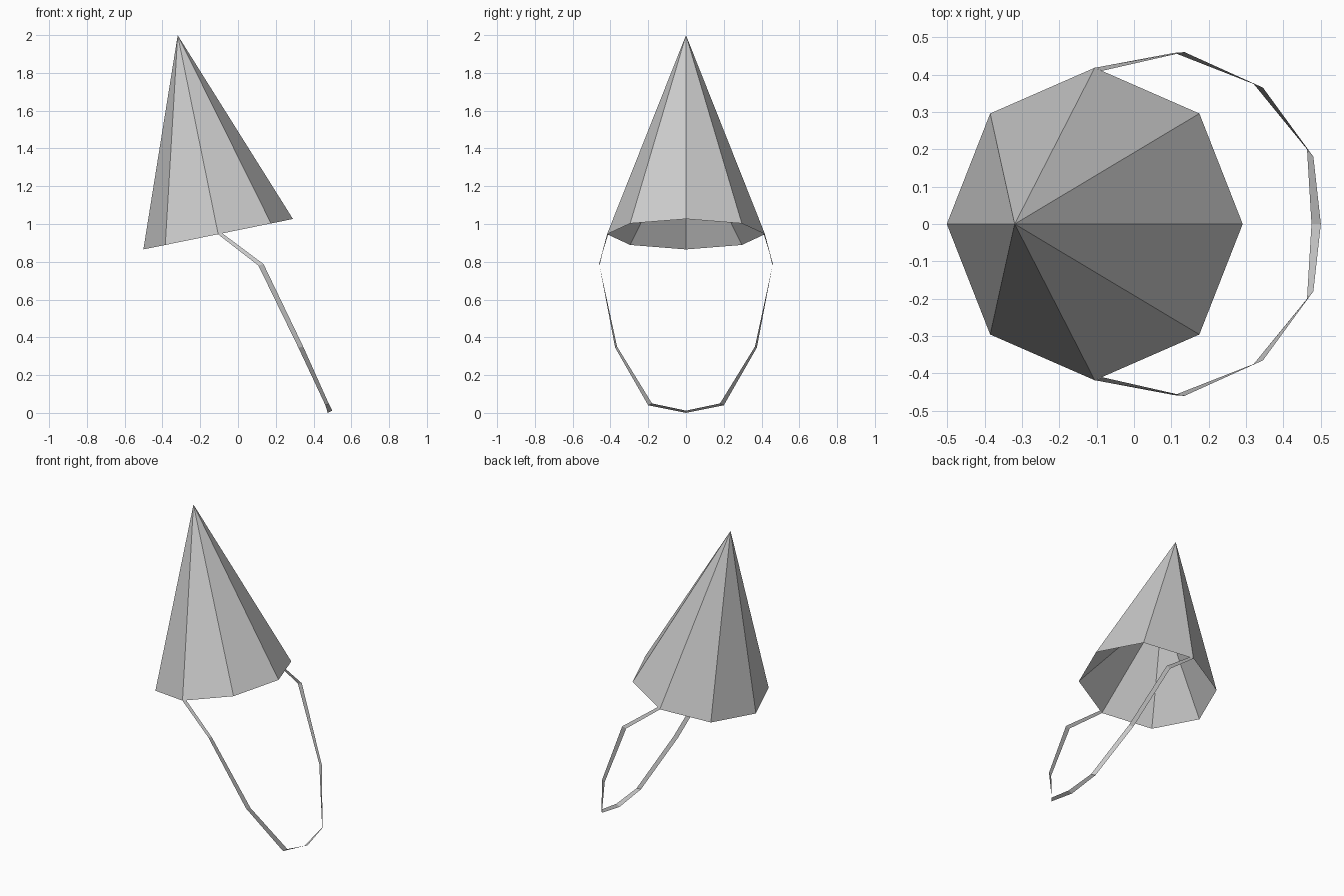
import bpy, bmesh
from math import radians
from mathutils import Matrix, Vector

cube = bpy.data.objects.get("Cube")
if cube:
    bpy.data.objects.remove(cube)

# Plain card colour
grey = bpy.data.materials.new("light_grey")
grey.use_nodes = True
colour = (0.6, 0.6, 0.6, 1)
grey.diffuse_color = colour
grey.node_tree.nodes["Principled BSDF"].inputs["Base Color"].default_value = colour


def add_object(name, bm):
    mesh = bpy.data.meshes.new(name)
    bm.to_mesh(mesh)
    bm.free()
    mesh.materials.append(grey)
    obj = bpy.data.objects.new(name, mesh)
    bpy.context.collection.objects.link(obj)
    return obj


def add_cone(name, height, inward=False):
    """Open eight-sided cone on the tilted rim of the hat."""
    bm = bmesh.new()
    bmesh.ops.create_cone(bm, cap_ends=False, segments=8, radius1=0.404,
                          radius2=0, depth=height)
    bmesh.ops.remove_doubles(bm, verts=bm.verts, dist=0.001)
    placement = (Matrix.Translation((-0.105, 0, 0.946))
                 @ Matrix.Rotation(radians(-11.5), 4, "Y")
                 @ Matrix.Diagonal((1, 1.035, 1, 1))
                 @ Matrix.Translation((0, 0, height / 2)))
    bmesh.ops.transform(bm, matrix=placement, verts=bm.verts)
    if inward:
        bmesh.ops.reverse_faces(bm, faces=bm.faces)
    add_object(name, bm)


# Hat: tall outer cone and a shallower hollow sharing its rim
add_cone("hat_cone", 1.075)
add_cone("hat_hollow", 0.56, inward=True)

# Chin strap: thin flat band, one half given as edge pairs, then mirrored
band = [
    ((-0.105, 0.418, 0.945), (-0.085, 0.41, 0.952)),
    ((0.108, 0.458, 0.78), (0.135, 0.46, 0.788)),
    ((0.32, 0.375, 0.345), (0.345, 0.365, 0.351)),
    ((0.463, 0.2, 0.04), (0.48, 0.18, 0.05)),
    ((0.475, 0, 0.0), (0.5, 0, 0.012)),
]
bm = bmesh.new()
rows = [[bm.verts.new(Vector(p)) for p in pair] for pair in band]
for (a, b), (c, d) in zip(rows, rows[1:]):
    bm.faces.new((a, b, d, c))
strap = add_object("chin_strap", bm)
mirror = strap.modifiers.new("mirror", "MIRROR")
mirror.use_axis = (False, True, False)
mirror.merge_threshold = 0.001
